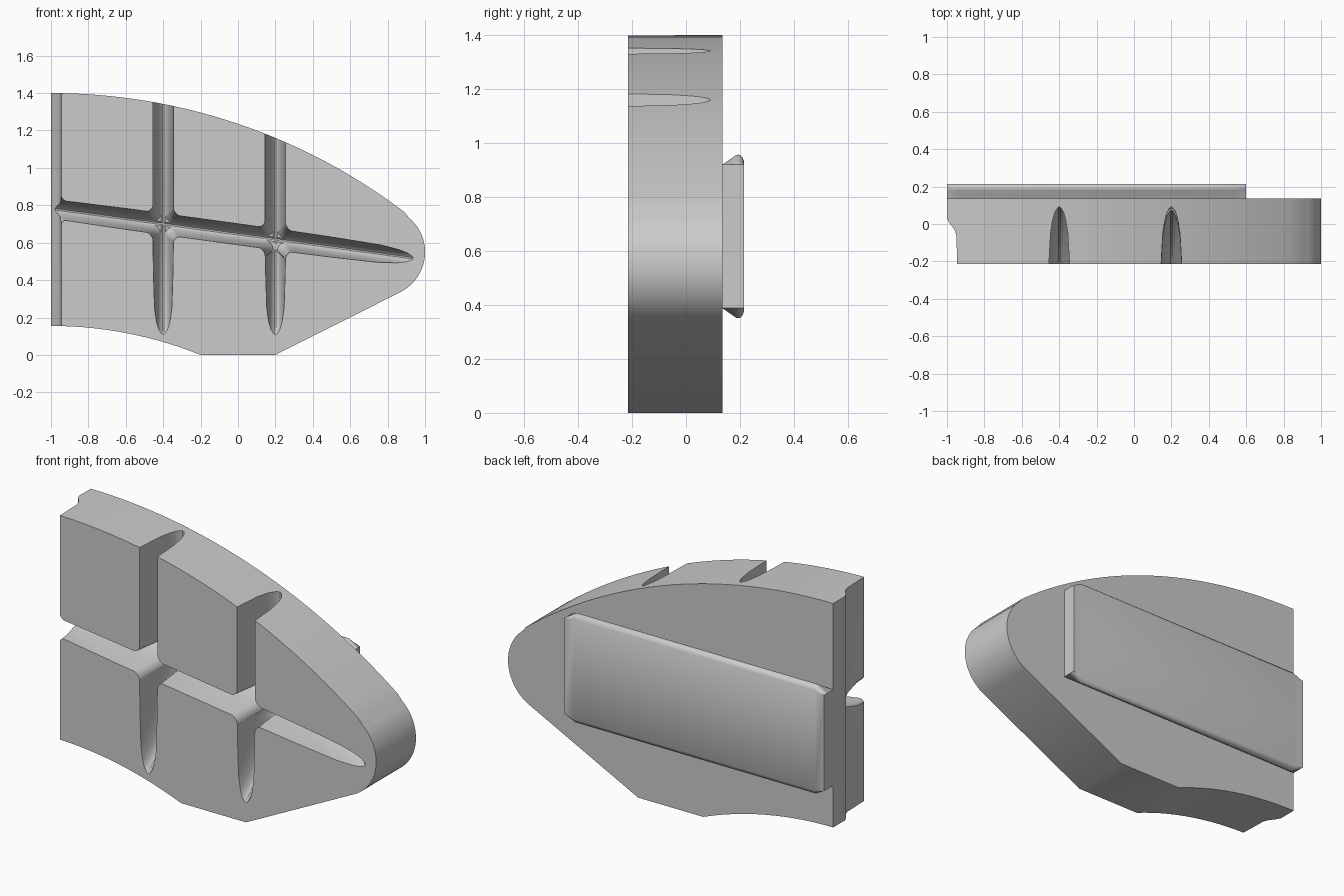
import bpy, bmesh
from math import sin, cos, radians

if "Cube" in bpy.data.objects:
    bpy.data.objects.remove(bpy.data.objects["Cube"])


def loft(name, rings):
    """Closed solid through a list of equal-length point rings."""
    bm = bmesh.new()
    vs = [[bm.verts.new(p) for p in r] for r in rings]
    n = len(vs[0])
    for a, b in zip(vs, vs[1:]):
        for i in range(n):
            j = (i + 1) % n
            bm.faces.new((a[i], a[j], b[j], b[i]))
    bm.faces.new(vs[0])
    bm.faces.new(vs[-1][::-1])
    bmesh.ops.recalc_face_normals(bm, faces=bm.faces)
    me = bpy.data.meshes.new(name)
    bm.to_mesh(me)
    bm.free()
    ob = bpy.data.objects.new(name, me)
    bpy.context.collection.objects.link(ob)
    return ob


def arc(cx, cz, r, a0, a1, n):
    return [(cx + r * cos(radians(a0 + (a1 - a0) * i / n)),
             cz + r * sin(radians(a0 + (a1 - a0) * i / n))) for i in range(n + 1)]


def smooth(ob):
    bpy.ops.object.select_all(action='DESELECT')
    ob.select_set(True)
    bpy.context.view_layer.objects.active = ob
    bpy.ops.object.shade_smooth_by_angle(angle=radians(32))


# friction block: extruded outline with arched top, round nose, flat foot
outline = arc(-1, -1.725, 3.125, 90, 52.8, 28)
outline += arc(0.76, 0.55, 0.24, 50, -63.8, 24)
outline += [(0.2, 0)] + arc(-1, -1.985, 2.14, 68.05, 90, 14)
pad = loft("friction_block", [[(x, y, z) for x, z in outline] for y in (-0.215, 0.135)])

# groove cross-section: (depth y, half width)
SEC = [(-0.7, 0.075), (-0.215, 0.055), (-0.05, 0.046), (0.02, 0.035),
       (0.06, 0.024), (0.082, 0.012), (0.09, 0.004)]


def groove(stations, normal):
    """Stations are (x, z, lift); lift raises the groove floor."""
    prof = [(y, w) for y, w in SEC] + [(y, -w) for y, w in reversed(SEC)]
    return loft("groove_cutter", [[(x + w * normal[0], y - lift, z + w * normal[1])
                                   for y, w in prof] for x, z, lift in stations])


def crossing(cx, cz, lift, r=0.045):
    """Four-armed cutter that rounds the corners where two grooves meet."""
    rings = []
    for y, w in SEC[:-1]:
        w -= 0.001
        pts = []
        for k in range(4):
            for u, v in arc(w + r, w + r, r, 270, 180, 6):
                for _ in range(k):
                    u, v = -v, u
                pts.append((cx + u, y - lift, cz + v - SLOPE * u))
        rings.append(pts)
    return loft("corner_cutter", rings)


SLOPE = 0.137


def line_z(x):
    return 0.645 - SLOPE * x


cutters = []
RAMP = [(0.0, 0.0), (0.35, 0.05), (0.7, 0.15), (0.87, 0.23), (1.0, 0.305), (1.1, 0.4)]

# two vertical grooves running out near the bottom
for gx in (-0.4, 0.2):
    cutters.append(groove([(gx, 1.6, 0)] + [(gx, 0.62 - 0.51 * t, s) for t, s in RAMP], (1, 0)))

# long slanted groove running out at the nose
st = [(-1.1, 0.12), (-1.0, 0.1), (-0.58, 0.0)] + [(0.3 + 0.635 * t, s) for t, s in RAMP]
cutters.append(groove([(x, line_z(x), s) for x, s in st], (SLOPE, 1)))

# half groove along the flat left end
half = [(-1.1, 0.03), (-1.0, 0.03), (-0.99, 0.01), (-0.96, -0.03), (-0.95, -0.06),
        (-0.945, -0.215), (-0.942, -0.3), (-1.1, -0.3)]
cutters.append(loft("end_cutter", [[(x, y, z) for x, y in half] for z in (-0.1, 1.6)]))

for cx, lift in ((-1.0, 0.1), (-0.4, 0), (0.2, 0)):
    cutters.append(crossing(cx, line_z(cx), lift))

bpy.context.view_layer.objects.active = pad
for c in cutters:
    c.hide_render = True
    m = pad.modifiers.new("cut", 'BOOLEAN')
    m.operation = 'DIFFERENCE'
    m.solver = 'EXACT'
    m.object = c
    bpy.ops.object.modifier_apply(modifier=m.name)
    bpy.data.objects.remove(c)
smooth(pad)

# dovetail backing plate: flared section with rounded lips, clipped at the ends
lip = [(0.125, -0.006), (0.135, 0.0), (0.178, 0.03), (0.187, 0.036),
       (0.195, 0.037), (0.203, 0.034), (0.21, 0.026), (0.215, 0.012)]


def plate_ring(x, k):
    return ([(x, y, 0.92 + k * d) for y, d in lip] +
            [(x, y, 0.388 - k * d) for y, d in reversed(lip)])


plate = loft("dovetail_back_plate", [plate_ring(x, k) for x, k in
                                     ((-1.0, 0), (-0.94, 1), (0.54, 1), (0.6, 0))])
smooth(plate)
